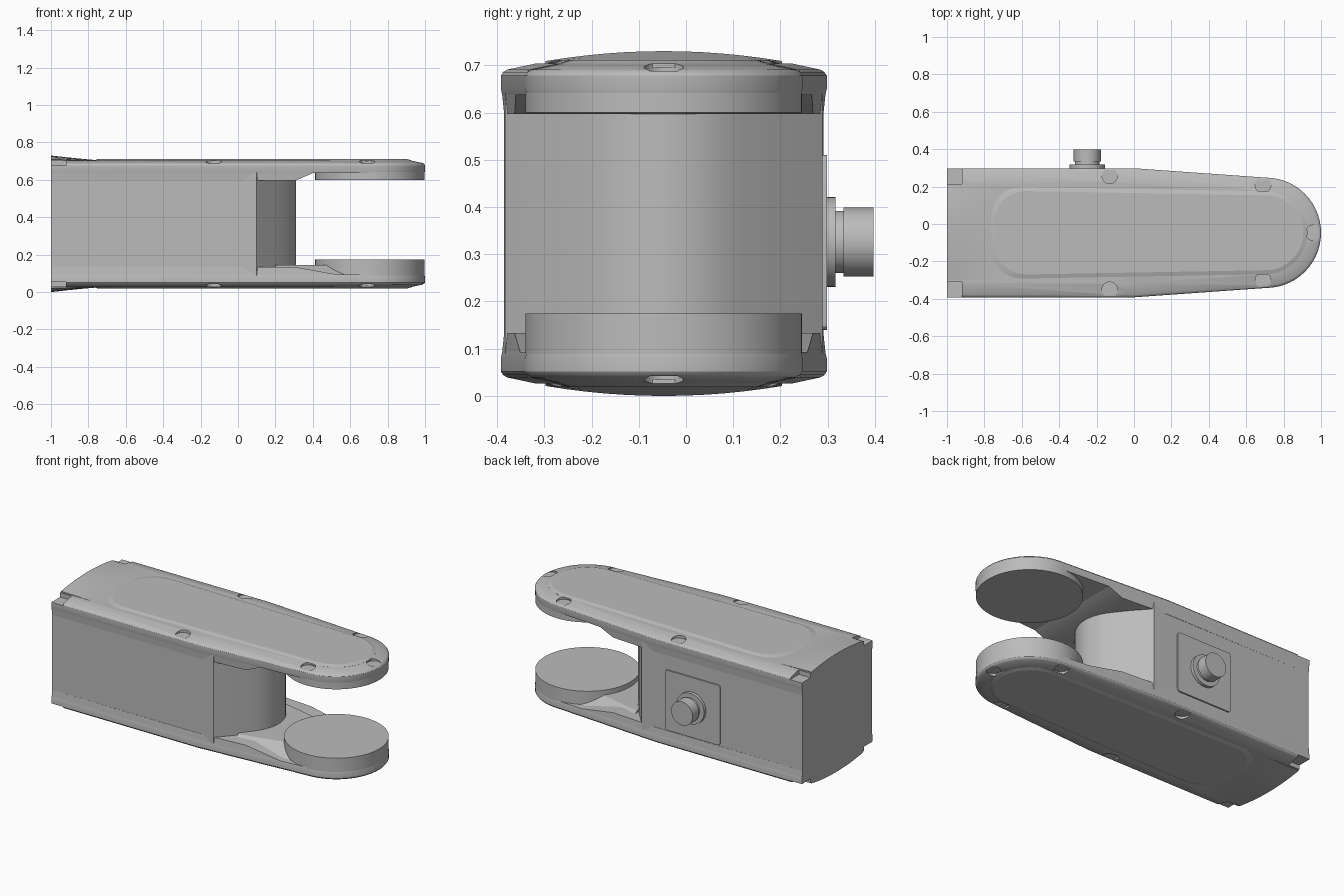
import bpy, bmesh, math
from mathutils import Matrix

if "Cube" in bpy.data.objects:
    bpy.data.objects.remove(bpy.data.objects["Cube"])

YC, ZC = -0.047, 0.365          # centre line of the link and its mid height
PX, PR = 0.705, 0.295           # pivot position and arm tip radius

mat = bpy.data.materials.new("grey")
mat.diffuse_color = (0.5, 0.5, 0.5, 1)
mat.use_nodes = True
mat.node_tree.nodes["Principled BSDF"].inputs["Base Color"].default_value = mat.diffuse_color


def finish(name, bm, angle=30, cutter=None):
    bmesh.ops.recalc_face_normals(bm, faces=bm.faces)
    me = bpy.data.meshes.new(name)
    bm.to_mesh(me)
    bm.free()
    ob = bpy.data.objects.new(name, me)
    bpy.context.collection.objects.link(ob)
    me.materials.append(mat)
    bpy.ops.object.select_all(action='DESELECT')
    ob.select_set(True)
    bpy.context.view_layer.objects.active = ob
    if cutter:
        mod = ob.modifiers.new("pockets", 'BOOLEAN')
        mod.operation, mod.solver, mod.object = 'DIFFERENCE', 'EXACT', cutter
        bpy.ops.object.modifier_apply(modifier=mod.name)
    bpy.ops.object.shade_smooth_by_angle(angle=math.radians(angle))
    return ob


def loft(name, rings, s=1, **kw):
    """Closed solid through rings of (x, v) points at heights s*z from mid height."""
    bm = bmesh.new()
    loops = [[bm.verts.new((x, YC + v, ZC + s * z)) for x, v in pts] for pts, z in rings]
    n = len(loops[0])
    for a, b in zip(loops, loops[1:]):
        for i in range(n):
            j = (i + 1) % n
            bm.faces.new((a[i], a[j], b[j], b[i]))
    bm.faces.new(loops[0])
    bm.faces.new(loops[-1])
    return finish(name, bm, **kw)


def cylinder(bm, r, depth, matrix, seg=48):
    bmesh.ops.create_cone(bm, cap_ends=True, segments=seg, radius1=r, radius2=r,
                          depth=depth, matrix=matrix)


def box(bm, lo, hi):
    size = [b - a for a, b in zip(lo, hi)]
    mid = [(a + b) / 2 for a, b in zip(lo, hi)]
    bmesh.ops.create_cube(bm, size=1, matrix=Matrix.Translation(mid) @ Matrix.Diagonal((*size, 1)))


def tip(r, n=28):
    return [(PX + r * math.sin(math.pi * i / n), -r * math.cos(math.pi * i / n))
            for i in range(n + 1)]


def arm_outline(inset):
    h = 0.345 - inset
    return [(-1, -h), (0, -h)] + tip(PR - inset) + [(0, h), (-1, h)]


def panel_outline(inset):
    h, r = 0.245 - inset, 0.17
    rear = [(-0.77 + inset + r - r * math.sin(a), h - r + r * math.cos(a))
            for a in [math.pi / 2 * i / 8 for i in range(9)]]
    return tip(0.222 - inset) + rear + [(x, -v) for x, v in reversed(rear)]


def shoulder_outline(end, shrink):
    h = 0.345 - shrink
    he = h - 0.05 * end / PX
    return [(-1, -h), (0, -h), (end, -he), (end, he), (0, h), (-1, h)]


# Central body with a rounded nose between the arms
half = [(-1, 0.338), (0.1, 0.336), (0.19, 0.235), (0.245, 0.165), (0.27, 0.13),
        (0.29, 0.095), (0.303, 0.055), (0.31, 0.02)]
body = [(x, -v) for x, v in half] + half[::-1]
loft("body", [(body, -0.28), (body, 0.28)], angle=25)

for s, side in ((1, "upper"), (-1, "lower")):
    # Screw pockets and square corner notches
    bm = bmesh.new()
    spots = [(-0.13, 0.305), (-0.13, -0.305), (0.69, 0.255), (0.69, -0.255), (0.96, 0)]
    for x, v in spots:
        cylinder(bm, 0.042, 0.1, Matrix.Translation((x, YC + v, ZC + s * 0.373)), 24)
    for v in (-0.31, 0.31):
        a, b = sorted((ZC + s * 0.312, ZC + s * 0.45))
        box(bm, (-1.05, YC + v - 0.05, a), (-0.92, YC + v + 0.05, b))
    cutter = finish(side + "_pocket_cutter", bm)
    cutter.hide_render = True

    # Cover running the whole length, with a sloped rim
    loft(side + "_cover", [(arm_outline(0.003), 0.272), (arm_outline(0), 0.285),
                           (arm_outline(0), 0.313), (arm_outline(0.005), 0.321),
                           (arm_outline(0.014), 0.326), (arm_outline(0.075), 0.339)],
         s, cutter=cutter)
    bpy.data.objects.remove(cutter)

    # Inset-edged panel on the cover
    loft(side + "_panel", [(panel_outline(0), 0.33), (panel_outline(0), 0.339),
                           (panel_outline(0.022), 0.346)], s, angle=10)

    # Arched rise at the rear end of the cover
    bm = bmesh.new()
    xs = [-1, -0.94, -0.88, -0.82, -0.76, -0.7]
    vs = [-0.25 + 0.5 * j / 12 for j in range(13)]
    grid = []
    for x in xs:
        f = (-0.7 - x) / 0.3
        row = [bm.verts.new((x, YC + v, ZC + s * (0.337 + 0.007 * f + 0.021 * f ** 1.3
                             * (1 - (v / 0.25) ** 2)))) for v in vs]
        grid.append([bm.verts.new((x, YC - 0.25, ZC + s * 0.325))] + row
                    + [bm.verts.new((x, YC + 0.25, ZC + s * 0.325))])
    for a, b in zip(grid, grid[1:]):
        for j in range(len(a)):
            k = (j + 1) % len(a)
            bm.faces.new((a[j], a[k], b[k], b[j]))
    bm.faces.new(grid[0])
    bm.faces.new(grid[-1])
    finish(side + "_rear_arch", bm)

    # Flared shoulder blending the body into the arm
    end = 0.42 if s > 0 else 0.58
    loft(side + "_shoulder", [(shoulder_outline(0.31, 0.007), 0.232),
                              (shoulder_outline(end, 0.002), 0.28)], s)

    # Round pivot pad
    z0 = 0.235 if s > 0 else 0.19
    pad = [(PX + 0.293 * math.cos(a), 0.293 * math.sin(a))
           for a in [math.tau * i / 56 for i in range(56)]]
    loft(side + "_pivot_pad", [(pad, z0), (pad, 0.31)], s)

# Web joining the nose to the lower pivot pad
web = [(0.2, -0.24), (0.5, -0.17), (0.5, 0.17), (0.2, 0.24)]
web_base = [(0.2, -0.32), (0.6, -0.27), (0.6, 0.27), (0.2, 0.32)]
loft("lower_web", [(web, 0.22), (web_base, 0.28)], -1)

# Connector plate and round plug on the back side
bm = bmesh.new()
box(bm, (-0.44, 0.27, 0.14), (-0.065, 0.298, 0.51))
bmesh.ops.bevel(bm, geom=[e for e in bm.edges if abs(e.verts[0].co.y - e.verts[1].co.y) > 0.01],
                offset=0.015, segments=3, profile=0.5, affect='EDGES')
finish("connector_plate", bm)
for name, r, y0, y1 in (("connector_collar", 0.095, 0.28, 0.317),
                        ("connector_neck", 0.066, 0.30, 0.34),
                        ("connector_plug", 0.073, 0.333, 0.397)):
    bm = bmesh.new()
    cylinder(bm, r, y1 - y0, Matrix.Translation((-0.25, (y0 + y1) / 2, 0.326))
             @ Matrix.Rotation(math.pi / 2, 4, 'X'))
    finish(name, bm)
